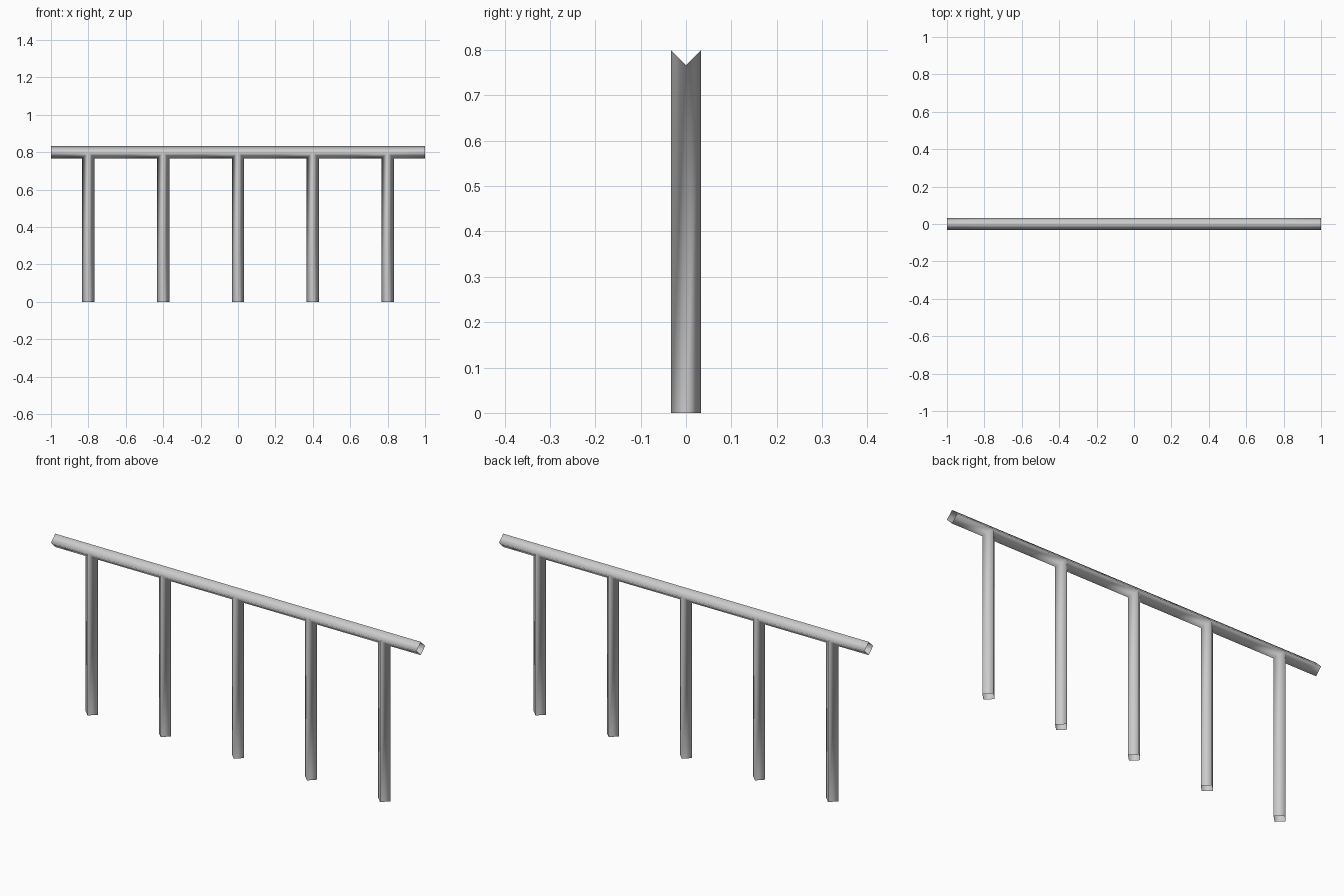
import bpy
import bmesh

cube = bpy.data.objects.get("Cube")
if cube:
    bpy.data.objects.remove(cube)

R = 0.033          # half-diagonal of the diamond-section tubes
RAIL_Z = 0.8       # centre height of the rail
POSTS = [-0.8, -0.4, 0.0, 0.4, 0.8]

metal = bpy.data.materials.new("light_grey_metal")
metal.use_nodes = True
grey = (0.6, 0.6, 0.6, 1)
metal.diffuse_color = grey
metal.node_tree.nodes["Principled BSDF"].inputs["Base Color"].default_value = grey

bm = bmesh.new()


def station(x, gap):
    """Rail section at x; the bottom corner splits by gap to make room for a post."""
    front, back, top = (bm.verts.new((x, y, z)) for y, z in
                        ((-R, RAIL_Z), (R, RAIL_Z), (0, RAIL_Z + R)))
    left = bm.verts.new((x - gap, 0, RAIL_Z - R))
    right = bm.verts.new((x + gap, 0, RAIL_Z - R)) if gap else left
    return front, back, top, left, right


stations = [station(x, R if x in POSTS else 0) for x in [-1.0] + POSTS + [1.0]]

# Rail: open-ended four-sided tube, section by section
for a, b in zip(stations, stations[1:]):
    front_a, back_a, top_a, _, low_a = a
    front_b, back_b, top_b, low_b, _ = b
    bm.faces.new((front_a, front_b, top_b, top_a))
    bm.faces.new((top_a, top_b, back_b, back_a))
    bm.faces.new((low_a, low_b, front_b, front_a))
    bm.faces.new((back_a, back_b, low_b, low_a))

# Posts: open tubes welded into the underside of the rail
for front, back, _, left, right in stations[1:-1]:
    upper = (right, back, left, front)
    lower = [bm.verts.new((v.co.x, v.co.y, 0)) for v in upper]
    for i in range(4):
        j = (i + 1) % 4
        bm.faces.new((lower[i], lower[j], upper[j], upper[i]))

for face in bm.faces:
    face.smooth = True

mesh = bpy.data.meshes.new("railing")
bm.to_mesh(mesh)
bm.free()
mesh.materials.append(metal)
railing = bpy.data.objects.new("railing", mesh)
bpy.context.collection.objects.link(railing)
